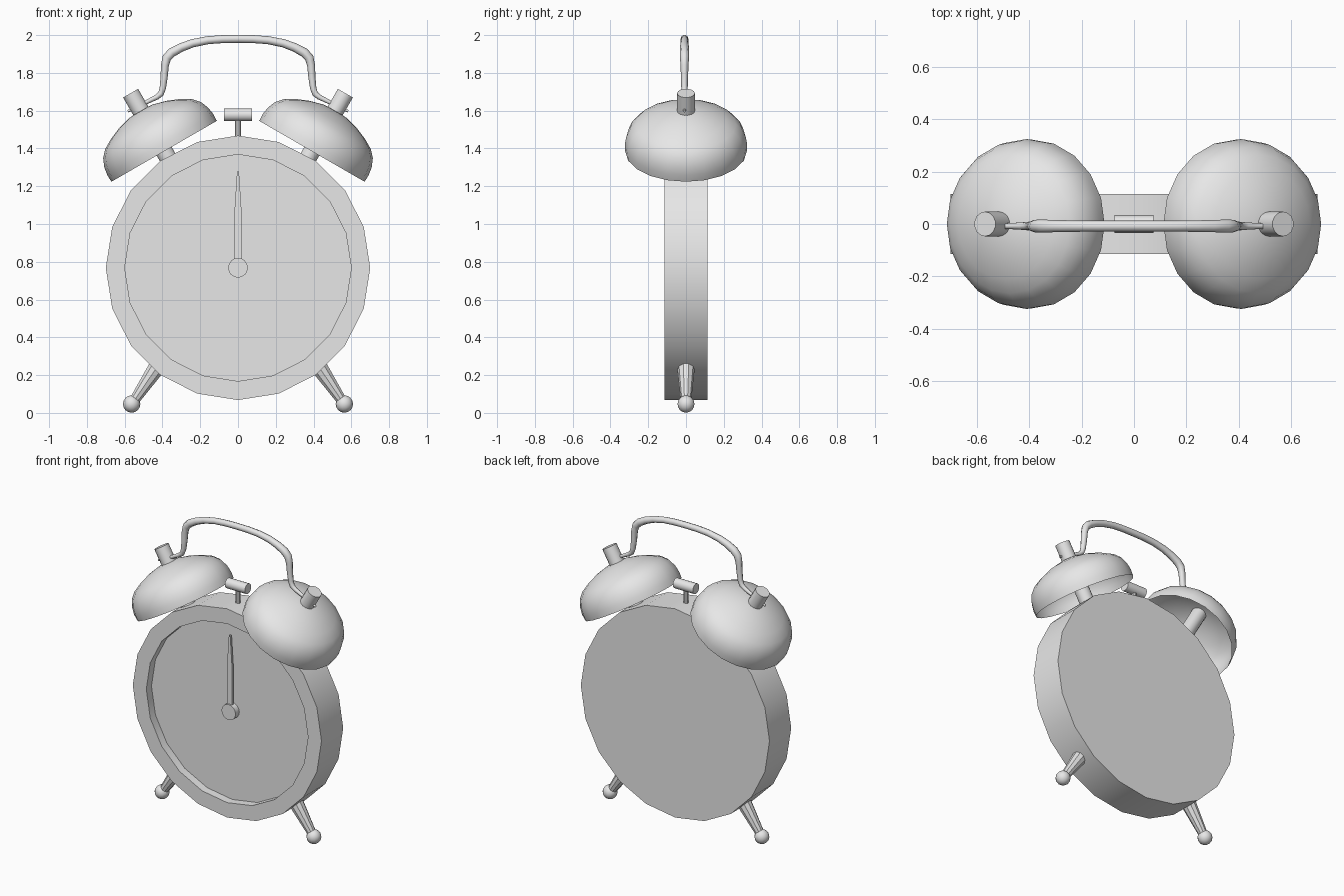
import bpy, bmesh, math
from mathutils import Vector

cube = bpy.data.objects.get("Cube")
if cube:
    bpy.data.objects.remove(cube, do_unlink=True)

grey = bpy.data.materials.new("plain_grey")
grey.use_nodes = True
grey.diffuse_color = (0.8, 0.8, 0.8, 1)
grey.node_tree.nodes["Principled BSDF"].inputs["Base Color"].default_value = (0.8, 0.8, 0.8, 1)


def finish(obj, angle=35):
    obj.data.materials.clear()
    obj.data.materials.append(grey)
    bpy.ops.object.select_all(action='DESELECT')
    obj.select_set(True)
    bpy.context.view_layer.objects.active = obj
    bpy.ops.object.shade_smooth_by_angle(angle=math.radians(angle))
    return obj


def add_mesh(name, bm, angle=35):
    bmesh.ops.recalc_face_normals(bm, faces=bm.faces[:])
    mesh = bpy.data.meshes.new(name)
    bm.to_mesh(mesh)
    bm.free()
    obj = bpy.data.objects.new(name, mesh)
    bpy.context.collection.objects.link(obj)
    return finish(obj, angle)


def lathe(name, profile, sides, origin, axis, angle=35):
    """Spin (radius, height) points about an axis through origin."""
    bm = bmesh.new()
    rings = []
    for r, h in profile:
        if r == 0:
            rings.append([bm.verts.new((0, 0, h))] * sides)
        else:
            rings.append([bm.verts.new((r * math.cos(math.tau * i / sides),
                                        r * math.sin(math.tau * i / sides), h))
                          for i in range(sides)])
    for low, high in zip(rings, rings[1:]):
        for i in range(sides):
            j = (i + 1) % sides
            corners = list(dict.fromkeys((low[i], low[j], high[j], high[i])))
            bm.faces.new(corners)
    turn = Vector(axis).to_track_quat('Z', 'Y').to_matrix()
    bmesh.ops.rotate(bm, verts=bm.verts[:], matrix=turn)
    bmesh.ops.translate(bm, verts=bm.verts[:], vec=origin)
    return add_mesh(name, bm, angle)


def rod(name, start, end, r0, r1, sides):
    start, end = Vector(start), Vector(end)
    length = (end - start).length
    return lathe(name, [(0, 0), (r0, 0), (r1, length), (0, length)], sides, start, end - start)


# Case with a recessed dial
MID = 0.768
lathe("clock_case", [(0, -0.115), (0.7, -0.115), (0.7, 0.115), (0.6, 0.115),
                     (0.6, 0.06), (0, 0.06)], 20, (0, 0, MID), (0, -1, 0))

# Hub and hand
rod("hand_hub", (0, -0.055, MID), (0, -0.1, MID), 0.052, 0.052, 16)
bm = bmesh.new()
outline = [(-0.018, 0.03), (0.018, 0.03), (0.018, 0.31), (0.005, 0.51), (-0.005, 0.51), (-0.018, 0.31)]
face = bm.faces.new([bm.verts.new((x, -0.075, MID + z)) for x, z in outline])
ext = bmesh.ops.extrude_face_region(bm, geom=[face])
bmesh.ops.translate(bm, vec=(0, -0.015, 0),
                    verts=[v for v in ext["geom"] if isinstance(v, bmesh.types.BMVert)])
add_mesh("clock_hand", bm)

# Bells with posts, and legs with round feet
dome = [(0.322, 0), (0.324, 0.04), (0.317, 0.085), (0.298, 0.13), (0.265, 0.166),
        (0.21, 0.198), (0.145, 0.225), (0.07, 0.245), (0, 0.25)]
for side, s in (("left", 1), ("right", -1)):
    base = Vector((s * 0.391, 0, 1.385))
    axis = Vector((s * 0.5, 0, 0.866))
    lathe(side + "_bell", dome, 20, base, axis, 45)
    rod(side + "_bell_post", base - axis * 0.1, base + axis * 0.355, 0.047, 0.047, 14)
    foot = Vector((s * 0.563, 0, 0.047))
    rod(side + "_leg", (s * 0.39, 0, 0.3), foot + Vector((-s * 0.015, 0, 0.02)), 0.053, 0.028, 10)
    ball = [(0.046 * math.sin(math.pi * i / 8) if 0 < i < 8 else 0,
             -0.046 * math.cos(math.pi * i / 8)) for i in range(9)]
    lathe(side + "_foot", ball, 14, foot, (0, 0, 1))

# Hammer
rod("hammer_stem", (0, 0, 1.42), (0, 0, 1.57), 0.016, 0.016, 10)
rod("hammer_head", (-0.074, 0, 1.578), (0.074, 0, 1.578), 0.034, 0.034, 14)

# Carrying handle, thinning where it hooks into the posts
half = [(0.08, 1.979, 0.021), (0.16, 1.973, 0.021), (0.24, 1.957, 0.022), (0.3, 1.935, 0.023),
        (0.35, 1.908, 0.025), (0.377, 1.88, 0.024), (0.387, 1.84, 0.021), (0.391, 1.78, 0.019),
        (0.398, 1.72, 0.017), (0.408, 1.69, 0.016), (0.43, 1.672, 0.014), (0.48, 1.647, 0.011),
        (0.583, 1.597, 0.007)]
path = [(-x, z, r) for x, z, r in reversed(half)] + [(0, 1.98, 0.021)] + half
curve = bpy.data.curves.new("handle", 'CURVE')
curve.dimensions = '3D'
curve.bevel_depth = 1
curve.bevel_resolution = 2
curve.use_fill_caps = True
spline = curve.splines.new('POLY')
spline.points.add(len(path) - 1)
for point, (x, z, r) in zip(spline.points, path):
    point.co = (x, -0.008, z, 1)
    point.radius = r
handle = bpy.data.objects.new("handle", curve)
bpy.context.collection.objects.link(handle)
bpy.ops.object.select_all(action='DESELECT')
handle.select_set(True)
bpy.context.view_layer.objects.active = handle
bpy.ops.object.convert(target='MESH')
finish(bpy.context.view_layer.objects.active, 50)
